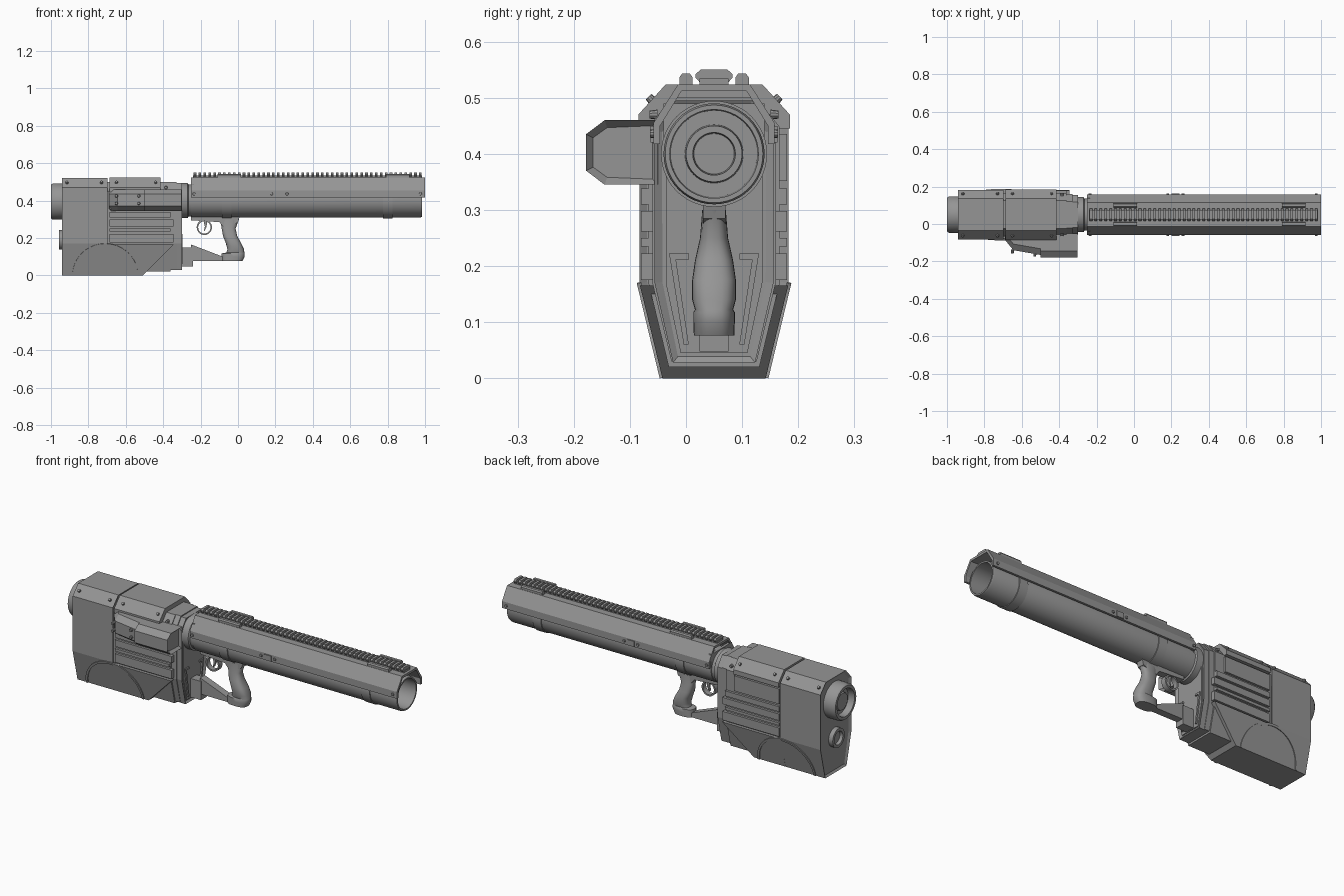
import bpy, bmesh, math
from mathutils import Vector, Matrix

cube = bpy.data.objects.get("Cube")
if cube:
    bpy.data.objects.remove(cube)

CY = 0.05   # y of the main axis
BZ = 0.40   # height of the barrel axis

metal = bpy.data.materials.new("gunmetal_grey")
metal.use_nodes = True
GREY = (0.3, 0.3, 0.3, 1)
metal.diffuse_color = GREY
metal.node_tree.nodes["Principled BSDF"].inputs["Base Color"].default_value = GREY


def finish(name, bm, smooth=False):
    bmesh.ops.recalc_face_normals(bm, faces=bm.faces)
    mesh = bpy.data.meshes.new(name)
    bm.to_mesh(mesh)
    bm.free()
    mesh.materials.append(metal)
    ob = bpy.data.objects.new(name, mesh)
    bpy.context.collection.objects.link(ob)
    if smooth:
        bpy.ops.object.select_all(action='DESELECT')
        ob.select_set(True)
        bpy.context.view_layer.objects.active = ob
        bpy.ops.object.shade_smooth_by_angle(angle=math.radians(35))
    return ob


def loft(bm, rings, closed=False):
    """Skin rings of points, capping the ends unless the rings form a loop."""
    vs = [[bm.verts.new((x, y + CY, z)) for x, y, z in r] for r in rings]
    n = len(vs[0])
    pairs = list(zip(vs, vs[1:])) + ([(vs[-1], vs[0])] if closed else [])
    for a, b in pairs:
        for i in range(n):
            j = (i + 1) % n
            bm.faces.new((a[i], a[j], b[j], b[i]))
    return [] if closed else [bm.faces.new(vs[0]), bm.faces.new(vs[-1])]


def prism(name, profile, x0, x1, inset=0, depth=0):
    """Extrude a (y, z) profile along x, optionally with recessed ends."""
    bm = bmesh.new()
    caps = loft(bm, [[(x, y, z) for y, z in profile] for x in (x0, x1)])
    if inset:
        bmesh.ops.recalc_face_normals(bm, faces=bm.faces)
        bmesh.ops.inset_individual(bm, faces=caps, thickness=inset, depth=depth)
    return finish(name, bm)


def plate(name, outline, half):
    """Extrude an (x, z) outline across y."""
    bm = bmesh.new()
    loft(bm, [[(x, y, z) for x, z in outline] for y in (-half, half)])
    return finish(name, bm)


def add_box(bm, x0, x1, y0, y1, z0, z1):
    loft(bm, [[(x, y0, z0), (x, y1, z0), (x, y1, z1), (x, y0, z1)] for x in (x0, x1)])


def box(name, *size):
    bm = bmesh.new()
    add_box(bm, *size)
    return finish(name, bm)


def turned(name, profile, z, steps=48, closed=False):
    """Revolve an (x, radius) profile about an axis along x."""
    bm = bmesh.new()
    rings = []
    for x, r in profile:
        angles = [2 * math.pi * k / steps for k in range(steps)]
        rings.append([(x, r * math.cos(a), z + r * math.sin(a)) for a in angles])
    loft(bm, rings, closed)
    return finish(name, bm, True)


def mirrored(half):
    return half + [(-y, z) for y, z in reversed(half)]


def section(w, zb, zt):
    return mirrored([(w * 0.69, zb), (w, 0.17), (w, zt - 0.052), (w * 0.64, zt)])


# Main housing
prism("rear_housing", section(0.133, 0, 0.522), -0.94, -0.697, 0.014, -0.008)
prism("housing_core", section(0.117, 0.02, 0.5), -0.72, -0.36)
prism("front_collar", section(0.11, 0.03, 0.5), -0.405, -0.33)
prism("collar_rim", section(0.106, 0.028, 0.495), -0.335, -0.30, 0.014, -0.008)
prism("front_panel", section(0.086, 0.045, 0.47), -0.34, -0.303)
prism("top_cover", mirrored([(0.135, 0.445), (0.135, 0.47), (0.086, 0.524)]), -0.688, -0.415)

# Lower skirt with a slanted front edge
bm = bmesh.new()
skirt = mirrored([(0.092, 0), (0.132, 0.165)])
loft(bm, [[(-0.70, y, z) for y, z in skirt],
          [(-0.51 + z, y, z) for y, z in skirt]])
finish("lower_skirt", bm)

# Side ribs
for i, (z0, z1, x1) in enumerate([(0.175, 0.222, -0.345), (0.235, 0.25, -0.36),
                                  (0.262, 0.298, -0.345), (0.31, 0.338, -0.36),
                                  (0.352, 0.435, -0.415)]):
    box(f"side_rib_{i + 1}", -0.688, x1, -0.13, 0.13, z0, z1)

# Arched strips lying on the sloped lower sides
slope = Vector((0, 0.041, 0.17)).normalized()
for side, label in ((1, "left"), (-1, "right")):
    bm = bmesh.new()
    rings = []
    for k in range(25):
        a = math.pi * k / 24
        ring = []
        for r, out in ((0.175, -0.003), (0.175, 0.005), (0.163, 0.005), (0.163, -0.003)):
            s = r * math.sin(a)
            y = 0.092 + slope.y * s + out * slope.z
            ring.append((-0.71 + r * math.cos(a), side * y, slope.z * s - out * slope.y + 0.001))
        rings.append(ring)
    loft(bm, rings)
    finish(f"{label}_arch_strip", bm)

# Rear ports
turned("rear_port", [(-0.93, 0.097), (-0.99, 0.097), (-1.0, 0.09), (-1.0, 0.075),
                     (-0.965, 0.07), (-0.965, 0.05), (-0.98, 0.045)], 0.395)
turned("rear_socket", [(-0.92, 0.052), (-0.957, 0.052), (-0.957, 0.036), (-0.94, 0.034)], 0.19, 32)

# Side sight box


def sight_ring(x, yo):
    return [(x, -0.1, 0.345), (x, yo + 0.033, 0.345), (x, yo, 0.37),
            (x, yo, 0.435), (x, yo + 0.033, 0.46), (x, -0.1, 0.46)]


bm = bmesh.new()
loft(bm, [sight_ring(-0.69, -0.135), sight_ring(-0.645, -0.19), sight_ring(-0.49, -0.217)])
finish("sight_rear", bm)
bm = bmesh.new()
caps = loft(bm, [sight_ring(-0.5, -0.228), sight_ring(-0.302, -0.228)])
bmesh.ops.recalc_face_normals(bm, faces=bm.faces)
bmesh.ops.inset_individual(bm, faces=caps[1:], thickness=0.014, depth=-0.015)
finish("sight_front", bm)

# Barrel: one tube open at the muzzle, with a stepped breech inside
turned("barrel", [(-0.25, 0.09), (0.975, 0.09), (0.985, 0.087), (0.985, 0.079),
                  (-0.1, 0.077), (-0.1, 0.052), (-0.06, 0.05), (-0.06, 0.038), (-0.09, 0.036)], BZ)
turned("neck", [(-0.31, 0.094), (-0.27, 0.094), (-0.265, 0.086), (-0.24, 0.086)], BZ)
for i, x in enumerate((-0.06, 0.8)):
    turned(f"barrel_band_{i + 1}", [(x - 0.026, 0.085), (x - 0.026, 0.0945),
                                    (x + 0.026, 0.0945), (x + 0.026, 0.085)], BZ, closed=True)

# Faceted shroud over the barrel
outer = [(0.108, 0.418), (0.108, 0.455), (0.064, 0.524)]
inner = [(0.096, 0.418), (0.096, 0.45), (0.058, 0.512)]
prism("barrel_shroud", mirrored(outer) + list(reversed(mirrored(inner))), -0.25, 1.0)
box("shroud_back", -0.25, -0.235, -0.09, 0.09, 0.42, 0.49)

# Toothed top rail
box("rail_base", -0.24, 0.985, -0.026, 0.026, 0.515, 0.534)
bm = bmesh.new()
tooth = mirrored([(0.026, 0.528), (0.033, 0.536), (0.033, 0.542), (0.024, 0.55)])
for i in range(47):
    x = -0.237 + i * 0.0262
    loft(bm, [[(x + d, y, z) for y, z in tooth] for d in (0, 0.014)])
finish("rail_teeth", bm)
for i, x in enumerate((-0.11, 0.79)):
    for s, label in ((1, "left"), (-1, "right")):
        lug = [(s * 0.05 + y, z) for y, z in mirrored([(0.012, 0.515), (0.012, 0.536), (0.007, 0.543)])]
        prism(f"{label}_rail_lug_{i + 1}", lug, x, x + 0.127)

# Clips and screws on both sides
bm = bmesh.new()
spots = [(x, 0.107, 0.436) for x in (-0.235, 0.18, 0.262, 0.975)]
spots += [(x, 0.112, 0.497) for x in (-0.915, -0.73, -0.65, -0.44)]
spots += [(x, 0.108, z) for x in (-0.385, ) for z in (0.19, 0.47)]
for s in (1, -1):
    add_box(bm, 0.2, 0.242, s * 0.1, s * 0.113, 0.42, 0.45)
    for x, y, z in spots:
        tilt = math.radians(90 if z < 0.49 else 45) * -s
        m = Matrix.Translation((x, CY + s * y, z)) @ Matrix.Rotation(tilt, 4, 'X')
        bmesh.ops.create_cone(bm, cap_ends=True, segments=10, radius1=0.009,
                              radius2=0.007, depth=0.014, matrix=m)
for x in (-0.65, -0.53):
    for z in (0.385, 0.425):
        m = Matrix.Translation((x, -0.148 if x < -0.6 else -0.163, z)) @ Matrix.Rotation(math.pi / 2, 4, 'X')
        bmesh.ops.create_cone(bm, cap_ends=True, segments=10, radius1=0.009,
                              radius2=0.007, depth=0.022, matrix=m)
finish("clips_and_screws", bm)

# Raised ridges on the front face
bm = bmesh.new()
for s in (1, -1):
    ridge = [(0.08, 0.222), (0.045, 0.222), (0.045, 0.212), (0.068, 0.212), (0.045, 0.06), (0.054, 0.06)]
    loft(bm, [[(x, s * y, z) for y, z in ridge] for x in (-0.305, -0.296)])
finish("front_ridges", bm)

# Grip frame, guard and lower brace
plate("grip_frame", [(-0.25, 0.32), (-0.25, 0.295), (-0.1, 0.285), (-0.07, 0.25),
                     (0.0, 0.285), (0.01, 0.32)], 0.02)
box("front_bracket", -0.305, -0.24, -0.026, 0.026, 0.048, 0.15)
plate("lower_brace", [(-0.25, 0.165), (-0.08, 0.1), (-0.08, 0.077), (-0.25, 0.077)], 0.02)
bm = bmesh.new()
rings = []
for k in range(28):
    a = 2 * math.pi * k / 28
    rings.append([(-0.18 + r * math.cos(a), y, 0.257 + r * math.sin(a))
                  for r, y in ((0.041, -0.014), (0.041, 0.014), (0.033, 0.014), (0.033, -0.014))])
loft(bm, rings, True)
finish("trigger_guard", bm, True)
plate("trigger", [(-0.185, 0.295), (-0.165, 0.295), (-0.168, 0.26), (-0.178, 0.238),
                  (-0.182, 0.24), (-0.177, 0.262)], 0.007)

# Contoured grip: centre x, height, half length, half width
bm = bmesh.new()
rings = []
for cx, z, rx, ry in [(-0.045, 0.3, 0.05, 0.021), (-0.05, 0.25, 0.037, 0.025),
                      (-0.042, 0.21, 0.038, 0.034), (-0.025, 0.175, 0.041, 0.039),
                      (-0.012, 0.14, 0.044, 0.039), (-0.014, 0.122, 0.048, 0.034),
                      (-0.026, 0.118, 0.062, 0.037), (-0.026, 0.1, 0.062, 0.037),
                      (-0.032, 0.076, 0.056, 0.036)]:
    ring = []
    for k in range(24):
        c, s = math.cos(k * math.pi / 12), math.sin(k * math.pi / 12)
        ring.append((cx + rx * math.copysign(abs(c) ** 0.75, c),
                     ry * math.copysign(abs(s) ** 0.75, s), z))
    rings.append(ring)
loft(bm, rings)
finish("grip", bm, True)
